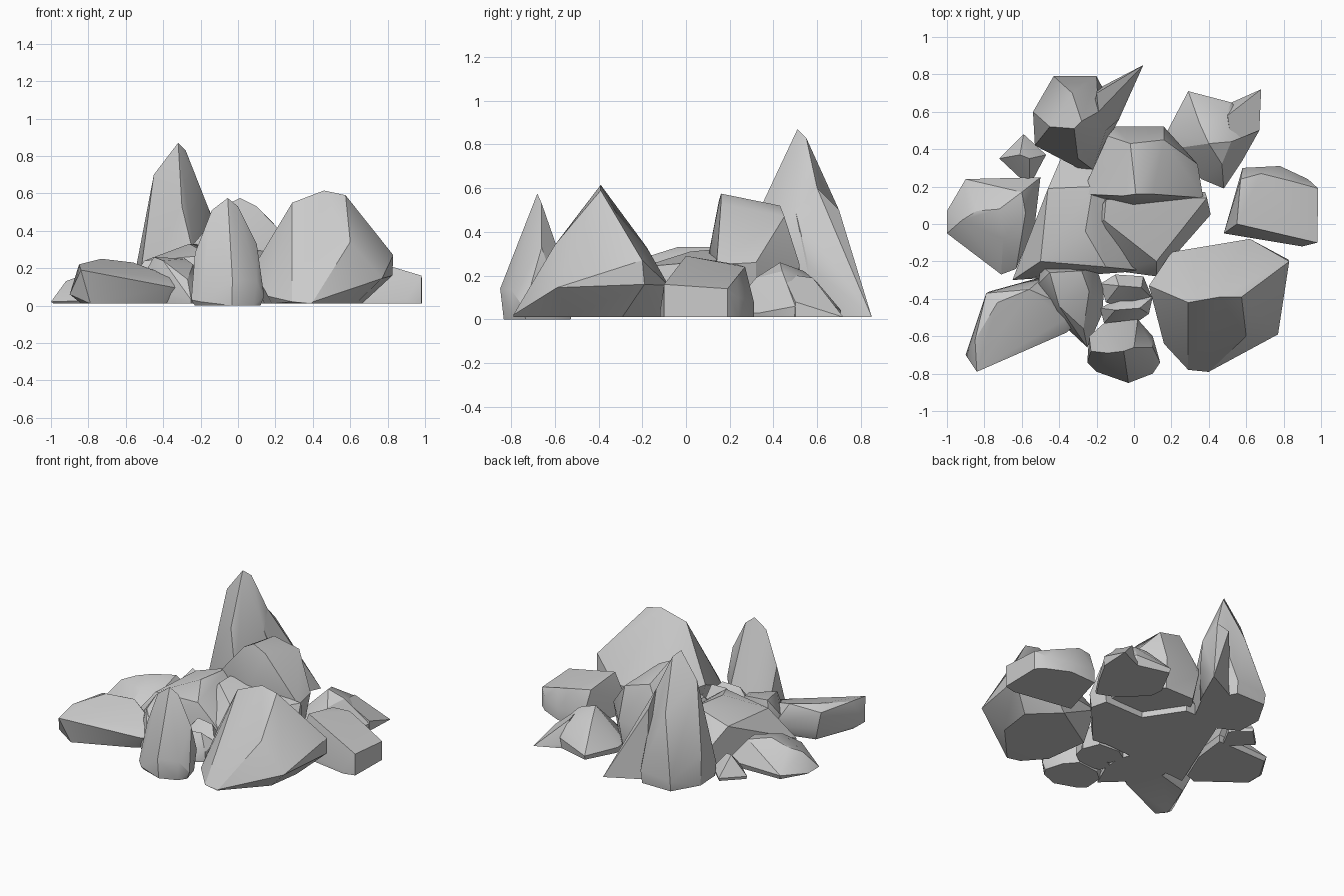
import bpy, bmesh, math


def rock(name, plan, crown, tuck=1.0, foot=0.01):
    """Chipped boulder: a plan outline (x, y, z), a tucked-in foot below it and crown points above."""
    cx = sum(p[0] for p in plan) / len(plan)
    cy = sum(p[1] for p in plan) / len(plan)
    bm = bmesh.new()
    for x, y, z in plan:
        bm.verts.new((x, y, z))
        bm.verts.new((cx + (x - cx) * tuck, cy + (y - cy) * tuck, foot))
    for p in crown:
        bm.verts.new(p)
    bmesh.ops.remove_doubles(bm, verts=bm.verts[:], dist=0.012)
    bmesh.ops.convex_hull(bm, input=bm.verts[:])
    bmesh.ops.delete(bm, geom=[v for v in bm.verts if not v.link_faces], context='VERTS')
    bmesh.ops.dissolve_limit(bm, angle_limit=math.radians(4), verts=bm.verts[:], edges=bm.edges[:])
    bmesh.ops.recalc_face_normals(bm, faces=bm.faces[:])
    mesh = bpy.data.meshes.new(name)
    bm.to_mesh(mesh)
    bm.free()
    ob = bpy.data.objects.new(name, mesh)
    bpy.context.collection.objects.link(ob)
    bpy.ops.object.select_all(action='DESELECT')
    ob.select_set(True)
    bpy.context.view_layer.objects.active = ob
    bpy.ops.object.shade_smooth_by_angle(angle=math.radians(28))
    return ob


# Tall pinnacle at the back left, with the pointed toe running out behind it
rock("tall_back_rock",
     [(-.43, .79, .08), (-.2, .79, .1), (-.08, .56, .2),
      (-.22, .29, .2), (-.30, .30, .2), (-.53, .42, .1), (-.54, .6, .23)],
     [(-.32, .51, .87), (-.45, .52, .70), (-.28, .55, .83), (-.19, .6, .6),
      (-.30, .35, .53), (-.33, .70, .5), (-.15, .5, .5)], .96)
rock("tall_rock_toe",
     [(-.2, .72, .1), (.05, .85, .02), (-.08, .56, .25), (-.25, .5, .1)],
     [(-.19, .6, .6), (-.2, .7, .5), (-.15, .5, .5)])

# Low rock at the back right and its pointed corner
rock("back_right_rock",
     [(.29, .71, .04), (.52, .65, .08), (.67, .5, .06),
      (.58, .34, .03), (.48, .19, .03), (.36, .24, .06), (.19, .4, .05), (.18, .5, .05)],
     [(.4, .43, .26), (.52, .44, .22), (.35, .54, .22), (.47, .32, .19), (.5, .6, .17)], .97)
rock("back_right_corner",
     [(.5, .64, .04), (.68, .72, .02), (.67, .5, .08), (.5, .45, .05)],
     [(.5, .58, .19), (.52, .44, .21)])

# Block on the right
rock("right_rock",
     [(.58, .3, .1), (.78, .31, .08), (.93, .24, .1), (.985, .19, .14),
      (.98, -.1, .16), (.9, -.12, .03), (.48, -.05, .05)],
     [(.55, 0, .29), (.57, .24, .25), (.68, .27, .24), (.84, .23, .19), (.86, -.06, .18)], 1.0)

# Large undercut boulder at the front right; last four points are its foot
rock("front_right_boulder",
     [(.08, -.33, .2), (.2, -.15, .15), (.62, -.08, .155), (.825, -.19, .16),
      (.77, -.59, .145), (.4, -.79, .02), (.29, -.78, .02), (.16, -.64, .05)],
     [(.46, -.39, .615), (.575, -.39, .59), (.29, -.42, .55), (.2, -.35, .33),
      (.60, -.6, .34), (.83, -.2, .27), (.54, -.18, .33), (.48, -.715, .155),
      (.39, -.79, .01), (.48, -.12, .01), (.14, -.33, .01), (.18, -.63, .01)], .6)

# Upright pointed rock at the front
rock("front_spike",
     [(-.25, -.74, .03), (-.24, -.6, .1), (-.16, -.53, .1), (.02, -.51, .1),
      (.1, -.6, .15), (.14, -.74, .05), (.1, -.8, .135), (-.03, -.85, .14), (-.2, -.79, .02)],
     [(-.055, -.68, .575), (-.14, -.69, .51), (0, -.66, .53), (-.23, -.68, .28), (.1, -.66, .33)], .9, 0)

# Long slab at the front left, undercut towards its outer tip
rock("front_left_slab",
     [(-.84, -.79, .19), (-.9, -.7, .06), (-.77, -.36, .1), (-.63, -.32, .1),
      (-.48, -.28, .08), (-.27, -.5, .08), (-.36, -.58, .1)],
     [(-.85, -.62, .22), (-.79, -.37, .22), (-.73, -.42, .25), (-.56, -.35, .23),
      (-.37, -.51, .15), (-.29, -.47, .13), (-.85, -.68, .02)], .78)

# Lump between slab and spike
rock("front_middle_lump",
     [(-.5, -.22, .1), (-.2, -.24, .1), (-.16, -.35, .1), (-.17, -.48, .06),
      (-.25, -.66, .03), (-.42, -.5, .08), (-.51, -.32, .15)],
     [(-.45, -.26, .26), (-.28, -.25, .25), (-.24, -.36, .22), (-.4, -.44, .24), (-.27, -.56, .14)])

# Small chips tucked behind the spike
rock("small_front_chip",
     [(-.18, -.32, .1), (-.1, -.27, .12), (.05, -.28, .12), (.1, -.4, .1), (-.02, -.45, .1), (-.15, -.42, .1)],
     [(-.08, -.33, .22), (.04, -.34, .21)])
rock("small_lower_chip",
     [(-.18, -.45, .08), (-.05, -.38, .1), (.1, -.39, .12), (.08, -.48, .08), (-.02, -.55, .05), (-.16, -.53, .05)],
     [(-.1, -.46, .18), (.03, -.45, .19)])

# Broad base rock under the middle of the pile
rock("base_rock",
     [(-.65, -.3, .03), (-.45, .2, .1), (-.37, .4, .05), (-.1, .4, .1), (.1, .1, .1), (.06, -.25, .1)],
     [(-.46, .19, .25), (-.5, -.2, .24), (-.26, -.04, .33), (-.22, .2, .33), (-.15, -.23, .27)])

# Wedge in the centre, in front of the upper block
rock("centre_wedge",
     [(-.26, -.02, .15), (-.15, .16, .15), (.38, .17, .2), (.41, .05, .1), (.12, -.28, .1), (-.1, -.25, .1)],
     [(-.15, .13, .32), (.39, .14, .27), (.12, -.2, .24), (-.16, .02, .31)], .95)

# Upper block of the pile
rock("upper_block",
     [(-.28, .16, .28), (-.14, .47, .3), (-.1, .52, .22), (.16, .52, .25), (.34, .32, .26), (.37, .14, .25),
      (0, .1, .28)],
     [(.01, .16, .575), (-.06, .15, .54), (-.02, .43, .52), (.16, .45, .47), (.1, .16, .53), (.22, .2, .41)],
     .85, .05)

# Rock at the far left
rock("left_rock",
     [(-1, .07, .02), (-.9, .24, .04), (-.62, .22, .06), (-.5, .25, .05), (-.53, 0, .05),
      (-.6, -.12, .05), (-.63, -.24, .03), (-.71, -.27, .03), (-1, -.05, .02)],
     [(-.92, .02, .13), (-.84, .07, .16), (-.72, .08, .2), (-.6, .17, .19), (-.58, .06, .18), (-.7, -.08, .16)], .95)

# Small stone at the back left
rock("small_back_stone",
     [(-.72, .35, .03), (-.59, .48, .03), (-.47, .37, .04), (-.56, .2, .02)],
     [(-.61, .37, .16), (-.56, .35, .15)], .95)
